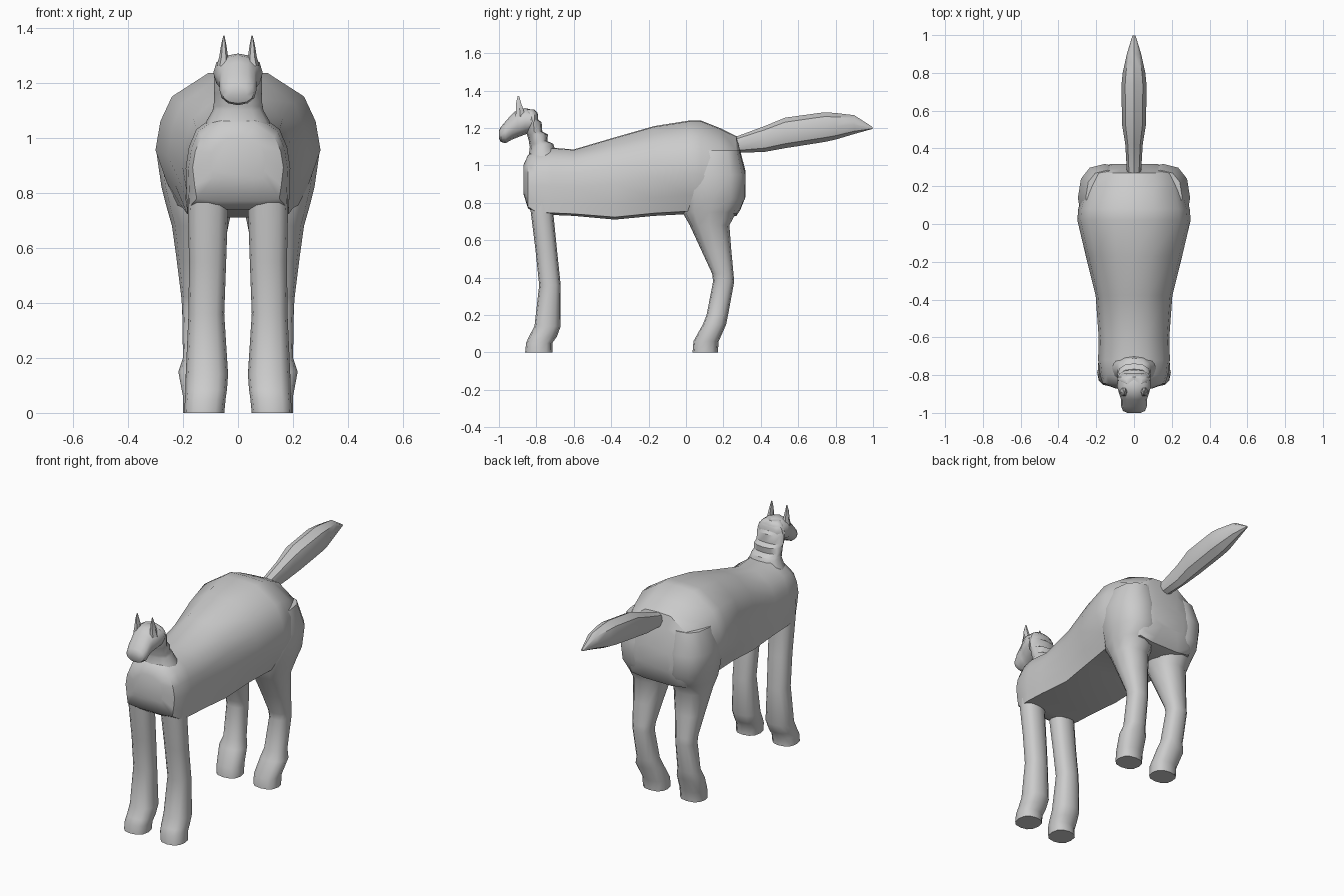
import bpy, bmesh, math


def finish(name, rings, mirror=False, angle=42):
    """Skin closed rings of points into one capped object."""
    bm = bmesh.new()
    vs = [[bm.verts.new(p) for p in r] for r in rings]
    n = len(vs[0])
    for a, b in zip(vs, vs[1:]):
        for i in range(n):
            bm.faces.new((a[i], a[(i + 1) % n], b[(i + 1) % n], b[i]))
    bm.faces.new(vs[0])
    bm.faces.new(vs[-1])
    bmesh.ops.recalc_face_normals(bm, faces=bm.faces)
    me = bpy.data.meshes.new(name)
    bm.to_mesh(me)
    bm.free()
    ob = bpy.data.objects.new(name, me)
    bpy.context.collection.objects.link(ob)
    if mirror:
        ob.modifiers.new("mirror", 'MIRROR').use_mirror_merge = False
    bpy.ops.object.select_all(action='DESELECT')
    ob.select_set(True)
    bpy.context.view_layer.objects.active = ob
    bpy.ops.object.shade_smooth_by_angle(angle=math.radians(angle))
    return ob


def tube(name, stations, axis, n=12, p=2.4, **kw):
    """Stations: (position on axis, low, high, x low, x high)."""
    rings = []
    for t, a0, a1, x0, x1 in stations:
        ring = []
        for i in range(n):
            w = 2 * math.pi * i / n
            c, s = math.cos(w), math.sin(w)
            c = math.copysign(abs(c) ** (2 / p), c)
            s = math.copysign(abs(s) ** (2 / p), s)
            x = (x0 + x1) / 2 + c * (x1 - x0) / 2
            a = (a0 + a1) / 2 + s * (a1 - a0) / 2
            ring.append((x, a, t) if axis == 'z' else (x, t, a))
        rings.append(ring)
    return finish(name, rings, **kw)


# Body: narrow chest rising to broad haunches (y, bottom, top, half width, belly half width)
body = [(-.87, .85, 1.00, .10, .09), (-.845, .77, 1.055, .165, .15),
        (-.80, .74, 1.085, .18, .175), (-.72, .735, 1.095, .19, .185),
        (-.60, .73, 1.085, .187, .185), (-.38, .71, 1.15, .203, .185),
        (-.17, .73, 1.21, .255, .20), (.02, .74, 1.24, .30, .22),
        (.08, .73, 1.24, .295, .22), (.18, .72, 1.20, .27, .21),
        (.27, .73, 1.155, .235, .18), (.29, .76, 1.08, .21, .16),
        (.318, .83, .97, .12, .10)]
rings = []
for y, z0, z1, w, b in body:
    h = z1 - z0
    half = [(.36 * w, z1 - .01 * h), (.80 * w, z0 + .82 * h), (.94 * w, z0 + .64 * h),
            (w, z0 + .43 * h), ((w + b) / 2, z0 + .20 * h), (b, z0 + .03 * h), (.5 * b, z0)]
    pts = [(0, z1)] + half + [(0, z0)] + [(-x, z) for x, z in reversed(half)]
    rings.append([(x, y, z) for x, z in pts])
finish("body", rings)

# Legs, each mirrored to the other side
tube("front_legs", [
    (.00, -.86, -.715, .05, .195), (.05, -.855, -.715, .045, .193),
    (.085, -.84, -.69, .04, .19), (.14, -.81, -.67, .036, .19),
    (.36, -.785, -.67, .05, .18), (.55, -.805, -.69, .043, .178),
    (.75, -.83, -.71, .036, .182), (.90, -.845, -.70, .03, .178)], 'z', mirror=True)
tube("hind_legs", [
    (.00, .035, .17, .05, .20), (.06, .04, .175, .05, .20),
    (.15, .09, .215, .06, .217), (.20, .11, .225, .075, .20),
    (.38, .145, .258, .085, .203), (.42, .14, .254, .08, .206),
    (.55, .08, .242, .06, .222), (.68, .02, .232, .035, .24),
    (.75, -.02, .27, .02, .26), (.82, -.03, .315, .012, .278),
    (.95, -.04, .318, .012, .297), (1.08, .00, .285, .03, .255)], 'z', mirror=True)

# Neck with a stepped mane down its back edge (z, front, back, half width)
neck = [(.98, -.86, -.66, .13), (1.06, -.84, -.685, .115), (1.10, -.835, -.705, .092),
        (1.115, -.838, -.71, .09), (1.13, -.84, -.742, .087), (1.165, -.85, -.738, .087),
        (1.18, -.855, -.768, .087), (1.23, -.86, -.772, .088), (1.245, -.86, -.79, .088),
        (1.28, -.86, -.793, .07), (1.298, -.86, -.81, .045)]
tube("neck", [(z, f, b, -w, w) for z, f, b, w in neck], 'z', p=2.2)

# Head tapering to the muzzle (y, bottom, top, half width)
head = [(-1.0, 1.145, 1.185, .035), (-.99, 1.125, 1.205, .058), (-.965, 1.118, 1.235, .068),
        (-.93, 1.138, 1.275, .068), (-.90, 1.15, 1.30, .078), (-.86, 1.165, 1.306, .090),
        (-.81, 1.18, 1.295, .085), (-.79, 1.20, 1.27, .06)]
tube("head", [(y, a, b, -w, w) for y, a, b, w in head], 'y', p=2.2)

# Ears
tube("ears", [(1.26, -.915, -.86, .032, .078), (1.295, -.912, -.865, .036, .068),
              (1.335, -.91, -.88, .042, .062), (1.372, -.90, -.892, .049, .053)],
     'z', n=6, p=2, mirror=True)

# Raised leaf-shaped tail
tail = [(.20, 1.08, 1.14, .03), (.28, 1.067, 1.158, .038), (.42, 1.072, 1.21, .046),
        (.53, 1.092, 1.255, .064), (.74, 1.125, 1.284, .066), (.80, 1.138, 1.28, .06),
        (.90, 1.168, 1.268, .038), (.998, 1.195, 1.205, .008)]
tube("tail", [(y, a, b, -w, w) for y, a, b, w in tail], 'y', n=8, p=2)
